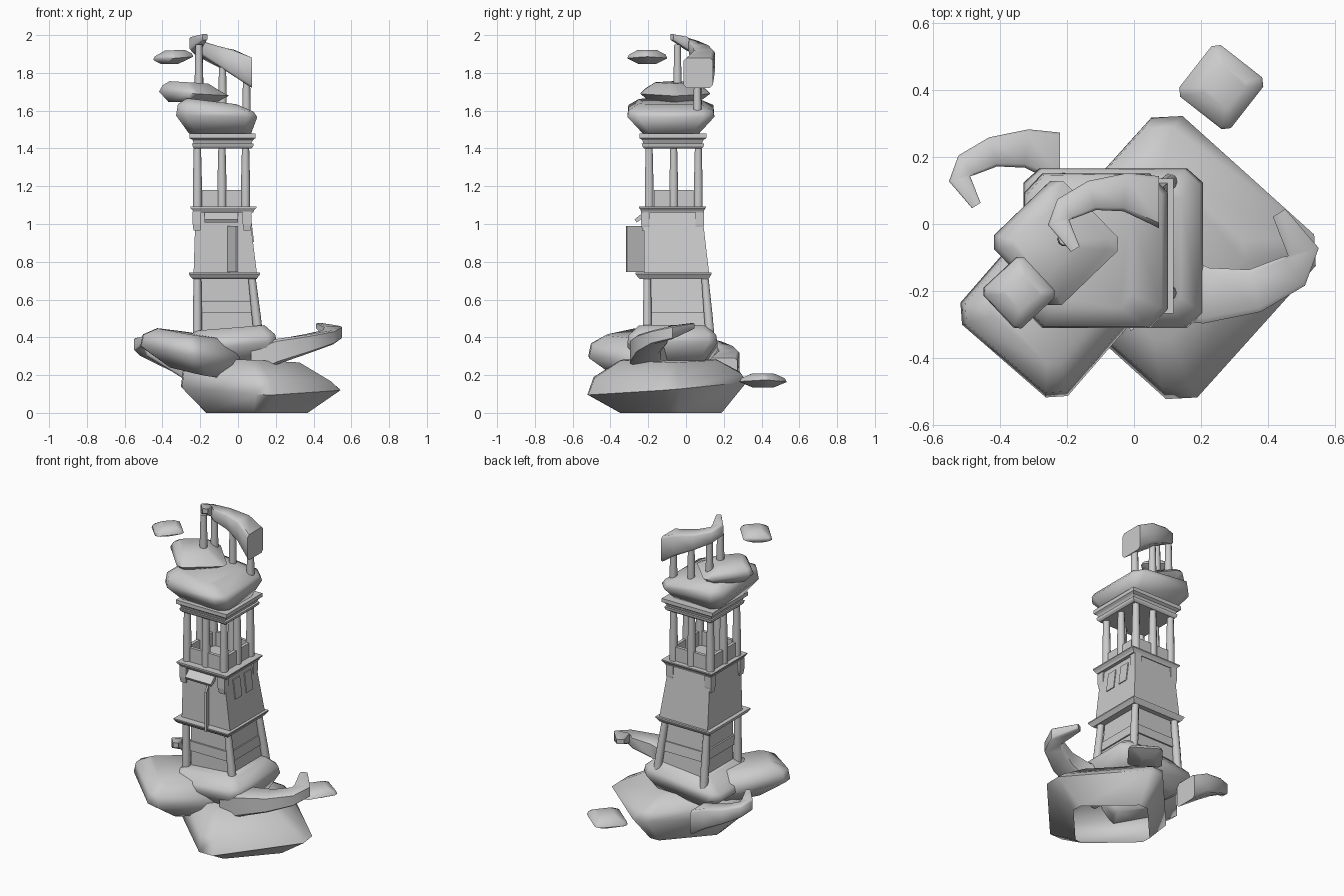
import bpy, bmesh
from math import radians, cos, sin
from mathutils import Vector, Matrix

if "Cube" in bpy.data.objects:
    bpy.data.objects.remove(bpy.data.objects["Cube"])


def loft(name, rings, smooth=None, bottom=True):
    """Skin a list of equal-length vertex rings, with end caps."""
    bm = bmesh.new()
    vs = [[bm.verts.new(p) for p in r] for r in rings]
    n = len(vs[0])
    for a, b in zip(vs, vs[1:]):
        for i in range(n):
            j = (i + 1) % n
            bm.faces.new((a[i], a[j], b[j], b[i]))
    if bottom:
        bm.faces.new(vs[0][::-1])
    bm.faces.new(vs[-1])
    bmesh.ops.recalc_face_normals(bm, faces=bm.faces)
    me = bpy.data.meshes.new(name)
    bm.to_mesh(me)
    bm.free()
    ob = bpy.data.objects.new(name, me)
    bpy.context.collection.objects.link(ob)
    if smooth:
        bpy.ops.object.select_all(action='DESELECT')
        ob.select_set(True)
        bpy.context.view_layer.objects.active = ob
        bpy.ops.object.shade_smooth_by_angle(angle=radians(smooth))
    return ob


def octagon(rx, ry, k):
    """Chamfered rectangle outline."""
    return [(rx, -ry * k), (rx, ry * k), (rx * k, ry), (-rx * k, ry),
            (-rx, ry * k), (-rx, -ry * k), (-rx * k, -ry), (rx * k, -ry)]


def rock(name, rot, levels, k=0.8, bottom=True):
    """Boulder from levels (z, cx, cy, rx, ry, slope in x, slope in y)."""
    a = radians(rot)
    rings = []
    for z, cx, cy, rx, ry, sx, sy in levels:
        ring = []
        for u, v in octagon(rx, ry, k):
            x, y = u * cos(a) - v * sin(a), u * sin(a) + v * cos(a)
            ring.append((cx + x, cy + y, z + sx * x + sy * y))
        rings.append(ring)
    return loft(name, rings, 75, bottom)


def stack(name, levels):
    """Square block from levels (z, x0, x1, y0, y1)."""
    return loft(name, [[(a, c, z), (b, c, z), (b, d, z), (a, d, z)]
                       for z, a, b, c, d in levels])


def box(name, x0, x1, y0, y1, z0, z1):
    return stack(name, [(z0, x0, x1, y0, y1), (z1, x0, x1, y0, y1)])


def column(name, p0, p1, r0, r1, n=10):
    p0, p1 = Vector(p0), Vector(p1)
    rings = []
    for t, r in ((0, r0), (0.4, r0), (1, r1)):
        c = p0.lerp(p1, t)
        rings.append([c + Vector((r * cos(6.28319 * i / n), r * sin(6.28319 * i / n), 0))
                      for i in range(n)])
    return loft(name, rings, 40)


def hook(name, loc, rot, s, sz):
    """Tapering curved horn of stone: centre offset, width, height."""
    path = [(0, 0, 0, .155, .16), (-.1, .03, .055, .115, .135), (-.2, .02, .095, .09, .10),
            (-.28, -.02, .13, .075, .075), (-.30, -.06, .155, .065, .07), (-.25, -.14, .19, .03, .03)]
    pts = [Vector(p[:3]) for p in path]
    m = Matrix.Translation(loc) @ Matrix.Rotation(radians(rot), 4, 'Z') @ Matrix.Diagonal((s, s, sz, 1))
    rings = []
    for i, p in enumerate(pts):
        t = pts[min(i + 1, len(pts) - 1)] - pts[max(i - 1, 0)]
        if i == 0:
            t = Vector((-1, 0, 0))
        nrm = Vector((-t.y, t.x, 0)).normalized()
        w, h = path[i][3] / 2, path[i][4] / 2
        rings.append([m @ (p + nrm * u + Vector((0, 0, v))) for u, v in octagon(w, h, 0.8)])
    return loft(name, rings, 50)


# --- boulders at the foot (the lowest is open underneath)
rock("base_rock", 48, [(0, .10, -.08, .21, .21, 0, 0), (.13, .12, -.10, .33, .33, -.02, .08),
                       (.20, .10, -.10, .30, .31, -.08, .03), (.28, .07, -.09, .20, .20, -.05, 0)], bottom=False)
rock("left_rock", 49, [(.21, -.2, -.22, .13, .13, -.2, .05), (.30, -.25, -.25, .21, .212, -.2, 0),
                       (.365, -.25, -.25, .20, .20, -.2, 0), (.42, -.25, -.24, .14, .14, -.16, .03)], k=.78)
rock("middle_rock", 0, [(.26, -.03, -.07, .19, .17, .1, 0), (.35, -.062, -.072, .268, .238, .1, 0),
                        (.39, -.062, -.072, .258, .232, .1, 0), (.45, -.04, -.07, .18, .18, .08, 0)], k=.82)
# --- boulders on top
rock("crown_rock", 0, [(1.48, -.095, -.08, .165, .15, 0, 0), (1.57, -.113, -.08, .215, .23, -.02, 0),
                       (1.615, -.118, -.08, .20, .225, -.1, 0), (1.65, -.14, -.09, .13, .16, -.12, 0)], k=.75)
rock("summit_rock", 44, [(1.645, -.24, -.06, .10, .10, 0, 0), (1.69, -.233, -.057, .145, .145, -.06, 0),
                         (1.715, -.24, -.057, .125, .125, -.12, 0), (1.75, -.26, -.06, .08, .08, -.06, 0)])
# --- floating stones
for nm, x, y, z, r, rot in (("floating_stone_top", -.343, -.205, 1.885, .083, 43),
                            ("floating_stone_low", .26, .408, .172, .098, -38)):
    rock(nm, rot, [(z - .037, x - .02, y, r * .45, r * .45, 0, 0), (z - .008, x, y, r, r, .08, 0),
                   (z + .01, x, y, r * .93, r * .93, .08, 0), (z + .035, x + .01, y, r * .5, r * .5, .03, 0)])
# --- stone horns
hook("horn_top", (.075, .065, 1.80), 0, 1, 1)
hook("horn_left", (-.22, .195, .215), 0, 1, .95)
hook("horn_right", (.07, -.17, .27), 180, 1.45, 1)

# --- lower storey: recessed wall, wall band, leaning corner columns
stack("lower_wall", [(.36, -.195, .10, -.185, .12), (.72, -.195, .06, -.185, .09)])
stack("wall_band", [(.53, -.205, .09, -.195, .115), (.59, -.205, .082, -.195, .108)])
for ix, (xb, xt) in enumerate(((-.215, -.215), (.112, .073))):
    for iy, (yb, yt) in enumerate(((-.205, -.205), (.13, .10))):
        column(f"corner_column_{ix}{iy}", (xb, yb, .38), (xt, yt, .72), .024, .020)
stack("lower_ledge", [(.71, -.24, .10, -.245, .12), (.718, -.25, .105, -.255, .125),
                      (.735, -.26, .117, -.267, .135), (.742, -.26, .117, -.267, .135)])

# --- middle storey
stack("tower_wall", [(.74, -.235, .10, -.222, .122), (1.06, -.225, .06, -.222, .085)])
for i, (x0, x1) in enumerate(((-.24, -.195), (.025, .072))):
    for j, (y0, y1) in enumerate(((-.237, -.19), (.05, .095))):
        cx, cy = (x0 + x1) / 2, (y0 + y1) / 2
        stack(f"bracket_{i}{j}", [(.965, cx - .018, cx + .018, cy - .018, cy + .018),
                                  (1.0, x0, x1, y0, y1), (1.065, x0, x1, y0, y1)])
stack("upper_ledge", [(1.06, -.235, .08, -.232, .09), (1.072, -.24, .085, -.24, .095),
                      (1.085, -.252, .097, -.248, .105), (1.092, -.252, .097, -.248, .105)])
# doorway, open door leaf and awning
box("door_panel", -.17, -.05, -.226, -.2, .745, 1.0)
leaf = box("door_leaf", -.105, 0, -.006, .006, .745, .99)
leaf.matrix_world = Matrix.Translation((-.052, -.222, 0)) @ Matrix.Rotation(radians(117), 4, 'Z')
loft("awning", [[(x, -.225, 1.062), (x, -.215, 1.04), (x, -.262, 1.008), (x, -.272, 1.025)]
                for x in (-.178, 0)])
# paired windows on the right side, following the wall slope
for i, y in enumerate((-.145, -.035)):
    stack(f"window_{i}", [(.905, .05, .085, y, y + .065), (1.025, .05, .070, y, y + .065)])

# --- belfry: parapet ring, columns, cornice
box("parapet_front", -.19, .02, -.205, -.185, 1.085, 1.18)
box("parapet_back", -.19, .02, .055, .075, 1.085, 1.18)
box("parapet_left", -.225, -.205, -.17, .04, 1.085, 1.18)
box("parapet_right", .03, .05, -.17, .04, 1.085, 1.18)
xs, ys = (-.215, -.085, .04), (-.195, -.065, .065)
for i, x in enumerate(xs):
    for j, y in enumerate(ys):
        if (i, j) != (1, 1):
            column(f"belfry_column_{i}{j}", (x, y, 1.085), (x, y, 1.41), .024, .019)
stack("cornice", [(1.40, -.232, .07, -.222, .085), (1.41, -.24, .08, -.23, .093),
                  (1.425, -.243, .083, -.235, .096), (1.426, -.235, .07, -.225, .085),
                  (1.445, -.24, .08, -.232, .092), (1.455, -.258, .093, -.247, .108),
                  (1.478, -.258, .093, -.247, .108)])
# --- remaining columns under the top horn
for i, (x, y, z0, z1) in enumerate(((.045, .06, 1.56, 1.78), (-.082, .065, 1.58, 1.86),
                                    (-.205, .06, 1.6, 1.92), (-.207, -.045, 1.68, 1.95))):
    column(f"summit_column_{i}", (x, y, z0), (x, y, z1), .022, .018)
